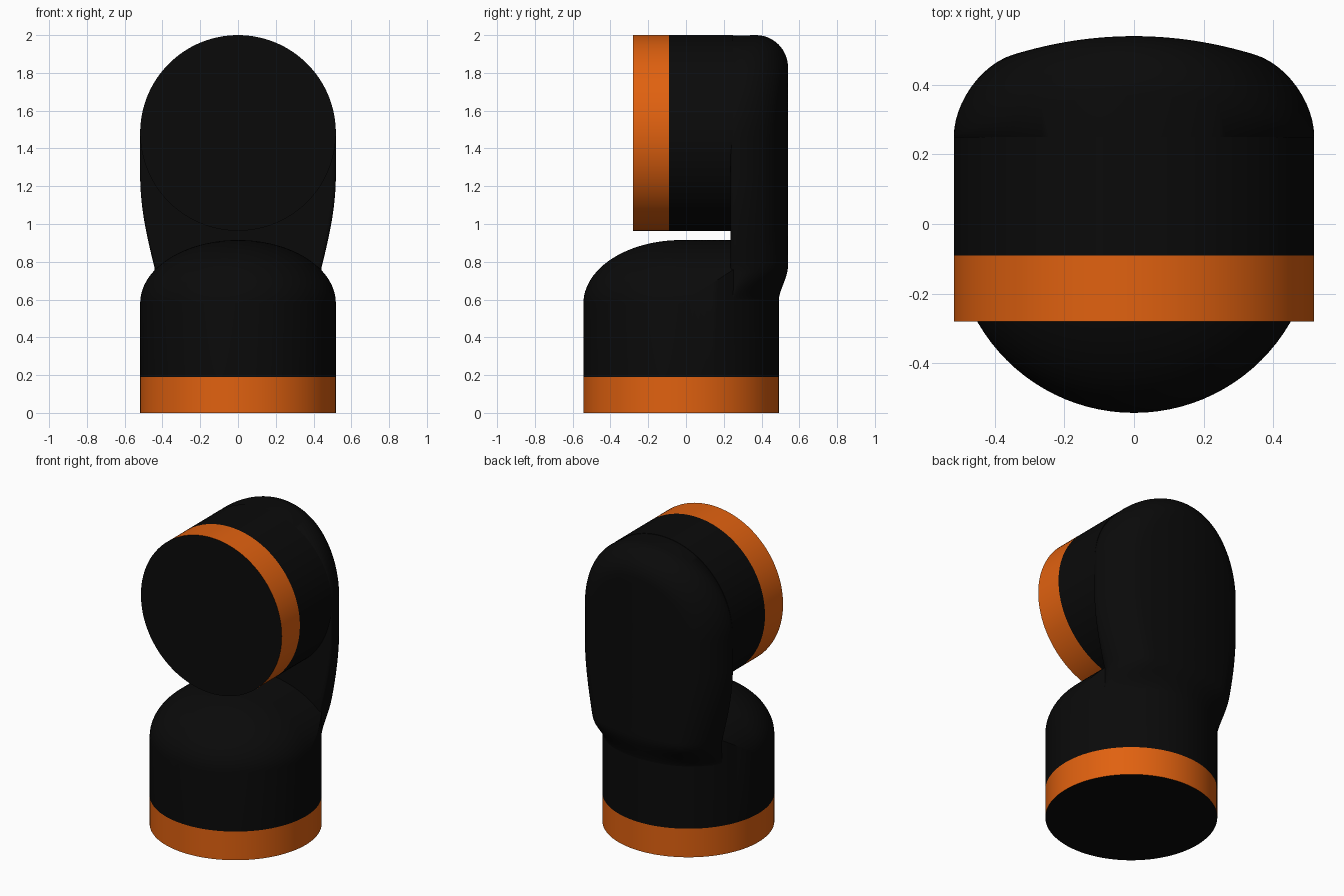
import bpy, bmesh
from math import sin, cos, pi, sqrt, radians

if "Cube" in bpy.data.objects:
    bpy.data.objects.remove(bpy.data.objects["Cube"])

R = 0.518          # shared radius of both joint barrels
CY = -0.025        # centre line of the lower barrel
CZ = 1.482         # axis height of the upper barrel


def material(name, rgb):
    m = bpy.data.materials.new(name)
    m.diffuse_color = (*rgb, 1)
    m.use_nodes = True
    m.node_tree.nodes["Principled BSDF"].inputs["Base Color"].default_value = m.diffuse_color
    return m


black = material("black_shell", (0.003, 0.003, 0.003))
orange = material("orange_band", (0.75, 0.12, 0.005))


def finish(name, bm, mats, angle=35):
    bmesh.ops.remove_doubles(bm, verts=bm.verts, dist=1e-5)
    bmesh.ops.recalc_face_normals(bm, faces=bm.faces)
    me = bpy.data.meshes.new(name)
    bm.to_mesh(me)
    bm.free()
    for m in mats:
        me.materials.append(m)
    ob = bpy.data.objects.new(name, me)
    bpy.context.collection.objects.link(ob)
    bpy.ops.object.select_all(action='DESELECT')
    bpy.context.view_layer.objects.active = ob
    ob.select_set(True)
    bpy.ops.object.shade_smooth_by_angle(angle=radians(angle))
    return ob


def skin(bm, rows, closed):
    """Join successive rows of points with quads."""
    vs = [[bm.verts.new(p) for p in row] for row in rows]
    n = len(vs[0])
    for a, b in zip(vs, vs[1:]):
        for i in range(n if closed else n - 1):
            j = (i + 1) % n
            bm.faces.new((a[i], a[j], b[j], b[i]))
    return vs


def barrel(name, lo, hi, place, banded):
    """Capped cylinder; a banded one is orange on the side, black on the caps."""
    n = 96
    bm = bmesh.new()
    rows = [[place(R * cos(2 * pi * i / n), R * sin(2 * pi * i / n), h)
             for i in range(n)] for h in (lo, hi)]
    for ring in skin(bm, rows, True):
        bm.faces.new(ring)
    for f in bm.faces:
        f.material_index = int(banded and len(f.verts) == 4)
    return finish(name, bm, [black, orange])


def upright(u, v, h):
    return (u, CY + v, h)


def forward(u, v, h):
    return (u, h, CZ + v)


# Orange bands and the upper barrel
barrel("base_band", 0, 0.19, upright, True)
barrel("head_band", -0.28, -0.09, forward, True)
barrel("head_barrel", -0.09, 0.25, forward, False)


# Lower barrel: dome at the front, running back as an arched ridge
def body_top(x, v):
    q = (x * x + min(v, 0) ** 2) / (R * R)
    return 0.58 + 0.335 * sqrt(max(0, 1 - q))


n, m = 96, 24
ang = [2 * pi * i / n for i in range(n)]
rows = [[upright(R * cos(a), R * sin(a), 0.19) for a in ang]]
for k in range(m + 1):
    r = R * cos(pi / 2 * k / m)
    rows.append([upright(r * cos(a), r * sin(a), body_top(r * cos(a), r * sin(a)))
                 for a in ang])
bm = bmesh.new()
bm.faces.new(skin(bm, rows, True)[0])
finish("base_body", bm, [black])


# Back arm: round-topped paddle with bowed back and rounded rim
def half_width(z):
    t = min(max((z - 0.76) / 0.5, 0), 1)
    return 0.44 + (R - 0.44) * sin(pi / 2 * t)


levels = [0.5 + (CZ - 0.5) * i / 48 for i in range(48)]
outline = [(half_width(z), z) for z in levels]
outline += [(R * cos(pi * i / 64), CZ + R * sin(pi * i / 64)) for i in range(65)]
outline += [(-half_width(z), z) for z in reversed(levels)]


def inset(p, d):
    """Move an outline point towards the arm's spine by distance d."""
    x, z = p
    sz = min(z, CZ)
    length = sqrt(x * x + (z - sz) ** 2)
    f = max(0, 1 - d / length)
    return x * f, sz + (z - sz) * f


def back_point(p, d):
    x, z = inset(p, d)
    rim = 0.17
    e = max(0, 1 - d / rim)
    y = 0.54 - 0.44 * x * x - rim * (1 - sqrt(max(0, 1 - e * e)))
    # fade into the lower barrel's wall
    t = min(max((0.78 - z) / 0.2, 0), 1)
    s = t * t * (3 - 2 * t)
    wall = CY + sqrt(max(0, R * R - x * x)) - 0.004
    return (x, y + (wall - y) * s, z)


def front_point(p, d, y):
    x, z = inset(p, d)
    return (x, y, z)


rows = [[front_point(p, d, y) for p in outline]
        for d, y in ((1, 0.235), (0.02, 0.235), (0.01, 0.2375), (0.003, 0.243))]
depths = [0.17 * (1 - cos(pi / 2 * k / 12)) for k in range(13)]
depths += [0.17 + 0.36 * k / 10 for k in range(1, 11)]
rows += [[back_point(p, d) for p in outline] for d in depths]
bm = bmesh.new()
skin(bm, rows, False)
bmesh.ops.remove_doubles(bm, verts=bm.verts, dist=1e-5)
bmesh.ops.dissolve_degenerate(bm, edges=bm.edges, dist=1e-5)
bmesh.ops.holes_fill(bm, edges=[e for e in bm.edges if e.is_boundary], sides=0)
finish("back_arm", bm, [black], 50)
